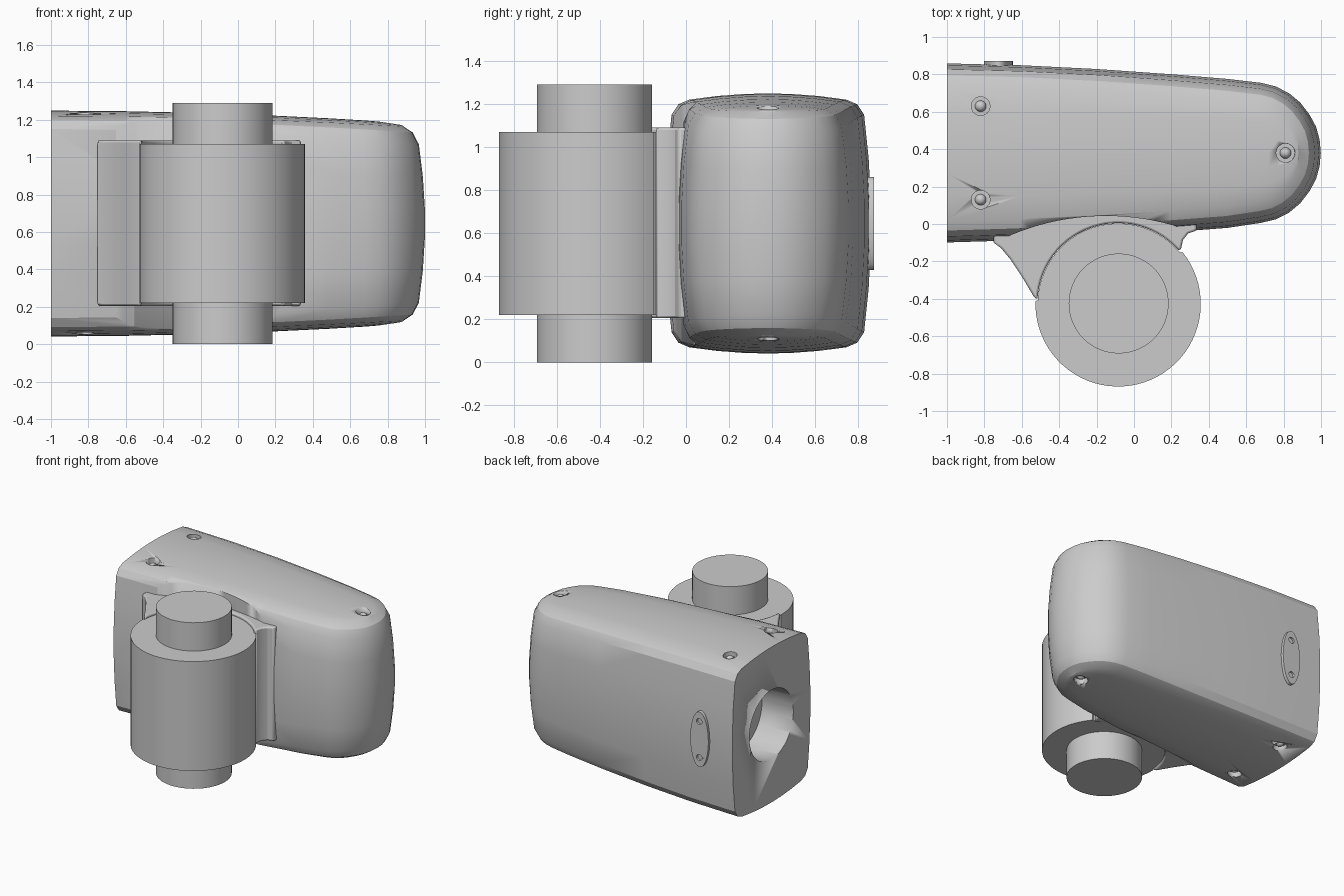
import bpy, bmesh
from math import sin, cos, pi, radians
from mathutils import Vector, Matrix

if "Cube" in bpy.data.objects:
    bpy.data.objects.remove(bpy.data.objects["Cube"])

MID = 0.645            # height of the horizontal symmetry plane
AX, AY = -0.085, -0.427  # pivot axis


def finish(name, bm, angle=30):
    bmesh.ops.recalc_face_normals(bm, faces=bm.faces)
    me = bpy.data.meshes.new(name)
    bm.to_mesh(me)
    bm.free()
    ob = bpy.data.objects.new(name, me)
    bpy.context.collection.objects.link(ob)
    bpy.ops.object.select_all(action='DESELECT')
    ob.select_set(True)
    bpy.context.view_layer.objects.active = ob
    bpy.ops.object.shade_smooth_by_angle(angle=radians(angle))
    return ob


def prism(name, pts, z0, z1):
    bm = bmesh.new()
    low = bm.faces.new([bm.verts.new((x, y, z0)) for x, y in pts])
    ext = bmesh.ops.extrude_face_region(bm, geom=[low])
    vs = [g for g in ext['geom'] if isinstance(g, bmesh.types.BMVert)]
    bmesh.ops.translate(bm, verts=vs, vec=(0, 0, z1 - z0))
    if not any(len(f.verts) == len(pts) and abs(f.calc_center_median().z - z0) < 1e-5 for f in bm.faces):
        bmesh.ops.holes_fill(bm, edges=[e for e in bm.edges if e.is_boundary])
    return finish(name, bm)


def cylinder(name, loc, r, depth, axis='Z', seg=48, sx=1.0):
    bm = bmesh.new()
    rot = {'Z': Matrix(), 'X': Matrix.Rotation(pi / 2, 4, 'Y'),
           'Y': Matrix.Rotation(pi / 2, 4, 'X')}[axis]
    bmesh.ops.create_cone(bm, cap_ends=True, segments=seg, radius1=r, radius2=r, depth=depth,
                          matrix=Matrix.Translation(loc) @ rot @ Matrix.Diagonal((sx, 1, 1, 1)))
    return finish(name, bm)


def cut(ob, cutter):
    m = ob.modifiers.new("cut", 'BOOLEAN')
    m.operation, m.solver, m.object = 'DIFFERENCE', 'EXACT', cutter
    bpy.context.view_layer.objects.active = ob
    # keep boolean ahead of the smoothing
    bpy.ops.object.modifier_move_to_index(modifier="cut", index=0)
    bpy.ops.object.modifier_apply(modifier="cut")
    bpy.data.objects.remove(cutter)


def arc(r, a0, a1, n):
    return [(AX + r * cos(radians(a0 + (a1 - a0) * i / n)),
             AY + r * sin(radians(a0 + (a1 - a0) * i / n))) for i in range(n + 1)]


# Housing: plan outline from front edge, round the nose, to back edge
front = [(-1, -.10), (-.6, -.088), (-.2, -.068), (.2, -.045), (.5, -.022), (.68, .005), (.76, .024),
         (.83, .06), (.89, .11), (.94, .175), (.975, .24), (.994, .31)]
back = [(-1, .86), (-.6, .85), (-.2, .83), (.2, .802), (.5, .777), (.68, .756), (.76, .736),
        (.83, .70), (.89, .65), (.94, .585), (.975, .52), (.994, .45)]
plan = [Vector(p) for p in front + [(1, .38)] + back[::-1]]
N = len(plan)


def inset(d):
    out = []
    for i, p in enumerate(plan):
        t = (plan[min(i + 1, N - 1)] - plan[max(i - 1, 0)]).normalized()
        q = p + Vector((-t.y, t.x)) * d
        if i in (0, N - 1):
            q.x = -1
        out.append(q)
    return out


def edge_h(x):
    return .575 - .057 * ((x + 1) / 1.9) ** 2


def side_h(x):
    return .505 - .085 * ((x + 1) / 2) ** 2


half = []                                   # rings from mid height to crown
for t in (.2, .6, 1):
    half.append([(p.x, p.y, t * side_h(p.x)) for p in inset(.033 * t * t)])
half.append([(p.x, p.y, .42 * side_h(p.x) + .58 * edge_h(p.x) + .008) for p in inset(.065)])
rim = inset(.115)
for s in (0, .35, .7, 1):
    ring = []
    for i, p in enumerate(rim):
        o = rim[N - 1 - i]
        q = p.lerp((p + o) / 2, s)
        crown = .03 * (1 - (1 - s) ** 2) * (p - o).length / .76
        ring.append((q.x, q.y, edge_h(q.x) + crown))
    half.append(ring)
rings = [[(x, y, -z) for x, y, z in r] for r in half[::-1]] + half
bm = bmesh.new()
grid = [[bm.verts.new((x, y, z + MID)) for x, y, z in r] for r in rings]
for a, b in zip(grid, grid[1:]):
    for i in range(N - 1):
        bm.faces.new((a[i], a[i + 1], b[i + 1], b[i]))
bmesh.ops.remove_doubles(bm, verts=bm.verts, dist=1e-4)
bmesh.ops.holes_fill(bm, edges=[e for e in bm.edges if e.is_boundary])
housing = finish("housing", bm, 25)

# Concave relief behind the pivot, end bore and screw recesses
cut(housing, cylinder("relief_cutter", (-.15, -1.27, MID), 1.313, 2, seg=160))
cut(housing, cylinder("bore_cutter", (-1, .38, MID), .27, .54, 'X'))
for x, y, top in ((-.82, .63, .60), (-.82, .13, .59), (.81, .38, .545)):
    for side in (1, -1):
        cut(housing, cylinder("recess_cutter", (x, y, MID + side * top), .05, .09, seg=24))
        bm = bmesh.new()                    # domed screw in each recess
        bmesh.ops.create_uvsphere(bm, u_segments=20, v_segments=10, radius=.03,
                                  matrix=Matrix.Translation((x, y, MID + side * (top - .045))))
        finish("screw", bm)

# Oval plate on the back with two pin holes
plate = cylinder("oval_plate", (-.725, .852, MID), .215, .04, 'Y', 48, 1)
for v in plate.data.vertices:
    v.co.x = -.725 + (v.co.x + .725) * .36
for dz in (-.14, .14):
    cut(plate, cylinder("pin_cutter", (-.725, .872, MID + dz), .024, .03, 'Y', 20))

# Saddle joining the housing to the sleeve
saddle = prism("saddle", [(.335, .06), (.335, -.035), (.29, -.05), (.262, -.085), (.25, -.14)]
               + arc(.432, 42, 177, 28)
               + [(-.535, -.39), (-.6, -.28), (-.66, -.19), (-.71, -.13), (-.75, -.1), (-.75, .06)],
               .205, 1.09)
bev = saddle.modifiers.new("bevel", 'BEVEL')
bev.width, bev.segments, bev.limit_method, bev.angle_limit = .012, 2, 'ANGLE', radians(60)

# Sleeve: slightly larger radius on the exposed front
prism("sleeve", arc(.442, 178, 399, 44) + arc(.43, 399.5, 537.5, 26), .22, 1.07)

# Pivot shaft
cylinder("shaft", (-.082, -.425, MID), .267, 1.29, seg=64)
